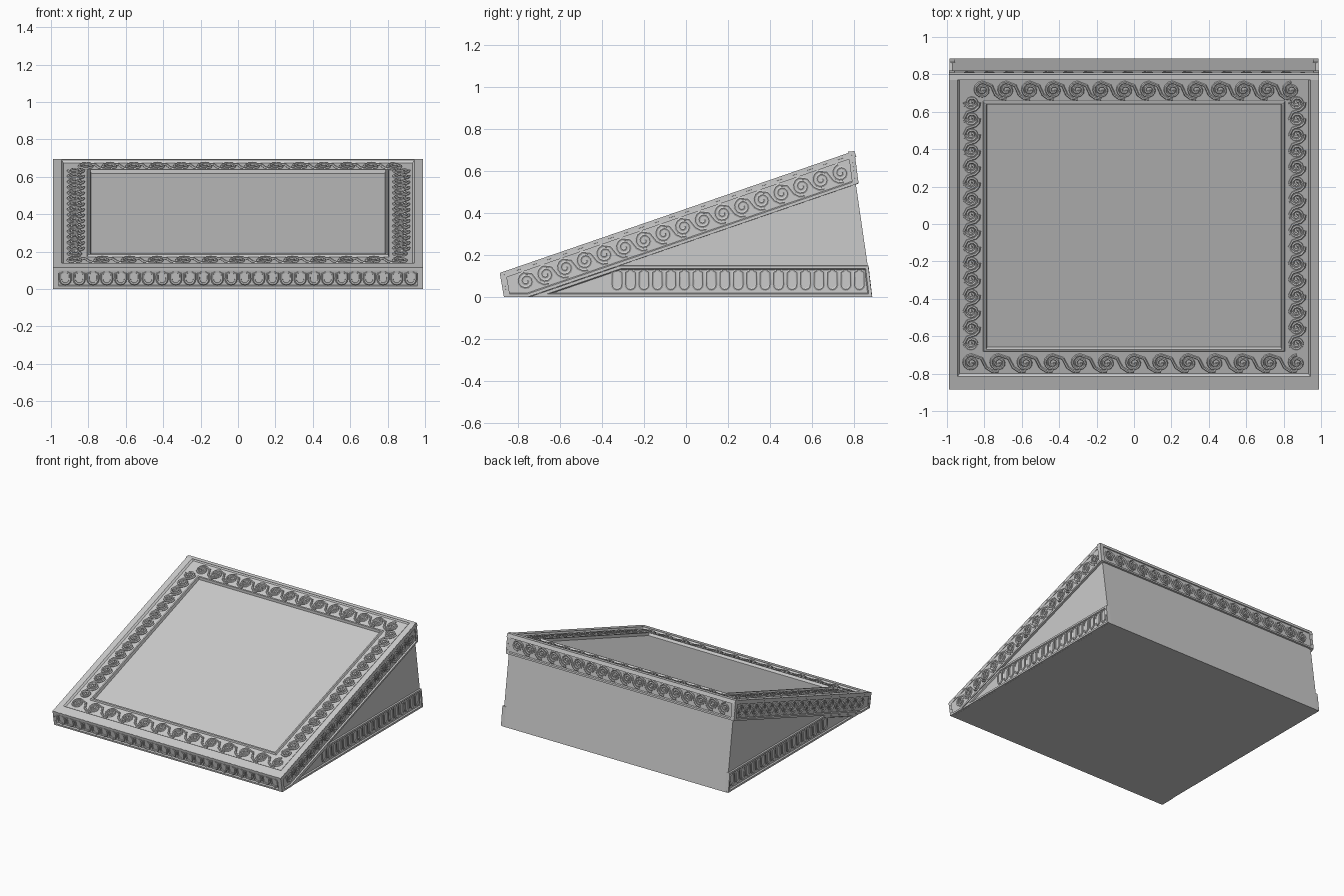
import bpy, bmesh, math
from mathutils import Vector

cube = bpy.data.objects.get("Cube")
if cube:
    bpy.data.objects.remove(cube)

stone = bpy.data.materials.new("grey_stone")
stone.use_nodes = True
GREY = (0.6, 0.6, 0.6, 1)
stone.diffuse_color = GREY
stone.node_tree.nodes["Principled BSDF"].inputs["Base Color"].default_value = GREY

# Side profile (y, z) of the wedge
W = 0.99
FRONT_TOP, FRONT_LOW = (-0.885, 0.115), (-0.865, 0.0)
BACK_TOP, BACK_MID, BACK_LOW = (0.80, 0.695), (0.82, 0.54), (0.885, 0.0)
SLAB_TOE = (-0.75, 0.0)
SKIRT = 0.03
FLOOR = 0.010


def at(x, p):
    return Vector((x, p[0], p[1]))


def finish(name, bm):
    mesh = bpy.data.meshes.new(name)
    bm.to_mesh(mesh)
    bm.free()
    obj = bpy.data.objects.new(name, mesh)
    bpy.context.collection.objects.link(obj)
    mesh.materials.append(stone)
    return obj


def panel(name, corners, outward, rings, shift=Vector()):
    """Plate with stepped rings (width, rise); shift moves the first step."""
    bm = bmesh.new()
    n = Vector(outward).normalized()
    face = bm.faces.new([bm.verts.new(c - n * SKIRT) for c in corners])
    face.normal_update()
    if face.normal.dot(n) < 0:
        face.normal_flip()
    for i, (width, rise) in enumerate([(0.001, SKIRT)] + rings):
        bmesh.ops.inset_individual(bm, faces=[face], thickness=width, depth=rise,
                                   use_even_offset=True)
        if i == 1:
            bmesh.ops.translate(bm, verts=list(face.verts), vec=shift)
    return finish(name, bm)


def relief(name, lines, origin, along, up, normal, radius):
    """Raised cord following flat lines laid out in a plane."""
    curve = bpy.data.curves.new(name, "CURVE")
    curve.dimensions = "3D"
    curve.bevel_depth = radius
    curve.bevel_resolution = 1
    curve.use_fill_caps = True
    for line in lines:
        spline = curve.splines.new("POLY")
        spline.points.add(len(line) - 1)
        for point, (a, b) in zip(spline.points, line):
            point.co = (*(origin + along * a + up * b - normal * FLOOR), 1)
    obj = bpy.data.objects.new(name, curve)
    bpy.context.collection.objects.link(obj)
    curve.materials.append(stone)
    bpy.ops.object.select_all(action="DESELECT")
    obj.select_set(True)
    bpy.context.view_layer.objects.active = obj
    bpy.ops.object.convert(target="MESH")
    bpy.ops.object.shade_smooth_by_angle()


def scroll(a0, pitch, r, steps, tail):
    """Running scroll: spiral outward, then sweep down to the next one."""
    turns = 1.75
    count = int(turns * steps)
    line = []
    for i in range(count + 1):
        t = i / count
        ang = math.pi / 2 + math.tau * turns * (1 - t)
        rad = r * (0.2 + 0.8 * t)
        line.append((a0 + rad * math.cos(ang), rad * math.sin(ang)))
    if tail:
        line += [(a0 + pitch * 0.38, r * 0.55), (a0 + pitch * 0.55, -r * 0.6),
                 (a0 + pitch * 0.75, -r * 1.05), (a0 + pitch, -r * 1.15)]
    return line


def scroll_row(name, start, end, up, normal, count, r, steps=12, radius=0.008):
    span = end - start
    pitch = span.length / (count - 1)
    lines = [scroll(i * pitch, pitch, r, steps, i < count - 1) for i in range(count)]
    relief(name, lines, start, span.normalized(), up.normalized(), normal.normalized(), radius)


def loop_row(name, start, end, up, normal, count, height):
    """Row of upright U-shaped loops."""
    span = end - start
    pitch = span.length / count
    w, lines = pitch * 0.36, []
    for i in range(count):
        c = (i + 0.5) * pitch
        arc = [(c + w * math.cos(a), w * math.sin(a) - height / 2 + w)
               for a in (math.pi + math.pi * k / 6 for k in range(7))]
        lines.append([(c - w * 0.4, height / 2), (c - w, height / 2 - w * 0.4)] + arc
                     + [(c + w, height / 2 - w * 0.4), (c + w * 0.4, height / 2)])
    relief(name, lines, start, span.normalized(), up.normalized(), normal.normalized(), 0.008)


# Plain wedge body, a touch inside the carved borders
bm = bmesh.new()
body = [(-0.85, 0), BACK_LOW, (0.805, 0.55), (0.785, 0.655), (-0.865, 0.085)]
face = bm.faces.new([bm.verts.new(at(-0.972, p)) for p in body])
out = bmesh.ops.extrude_face_region(bm, geom=[face])
bmesh.ops.translate(bm, vec=(2 * 0.972, 0, 0),
                    verts=[g for g in out["geom"] if isinstance(g, bmesh.types.BMVert)])
bmesh.ops.recalc_face_normals(bm, faces=bm.faces)
finish("wedge_body", bm)

# Sloping top with frame and sunken centre
X = Vector((1, 0, 0))
front_edge, back_edge = at(0, FRONT_TOP), at(0, BACK_TOP)
slope = (back_edge - front_edge).normalized()
top_n = X.cross(slope)
SHIFT = 0.028
panel("top_frame", [front_edge - X * W, front_edge + X * W, back_edge + X * W, back_edge - X * W],
      top_n, [(0.045, 0), (0.012, -0.012), (0.125, 0), (0.006, 0.012), (0.01, 0), (0.006, -0.02)],
      slope * SHIFT)

# Scrolls around the top frame
row_in = 0.12
low = front_edge + slope * (row_in + SHIFT)
high = back_edge - slope * (row_in - SHIFT)
sx = W - row_in
scroll_row("top_front_scrolls", low - X * sx, low + X * sx, slope, top_n, 13, 0.044)
scroll_row("top_back_scrolls", high - X * 0.81, high + X * 0.84, slope, top_n, 14, 0.044)
for side, s in (("left", 1), ("right", -1)):
    scroll_row(side + "_top_scrolls", low + X * s * sx + slope * 0.11,
               high + X * s * sx - slope * 0.07, -X, top_n, 16, 0.038)

# Carved side borders and base bands, mirrored
border = [(0.014, 0), (0.005, -FLOOR)]
for side, s in (("left", 1), ("right", -1)):
    out_n = X * s
    panel(side + "_slab_border",
          [at(s * W, p) for p in (FRONT_TOP, FRONT_LOW, SLAB_TOE, BACK_MID, BACK_TOP)],
          out_n, border)
    scroll_row(side + "_slab_scrolls", at(s * W, (-0.76, 0.078)), at(s * W, (0.735, 0.592)),
               top_n, out_n, 17, 0.041)
    edge = W - 0.004
    panel(side + "_base_band",
          [at(s * edge, p) for p in (SLAB_TOE, BACK_LOW, (0.867, 0.15), (-0.314, 0.15))],
          out_n, border)
    loop_row(side + "_base_loops", at(s * edge, (-0.36, 0.082)), at(s * edge, (0.855, 0.082)),
             Vector((0, 0, 1)), out_n, 19, 0.09)

# Front edge with upright loops
front_up = at(0, FRONT_TOP) - at(0, FRONT_LOW)
front_n = X.cross(front_up)
panel("front_border", [at(-W, FRONT_LOW), at(W, FRONT_LOW), at(W, FRONT_TOP), at(-W, FRONT_TOP)],
      front_n, border)
mid = (at(0, FRONT_LOW) + at(0, FRONT_TOP)) / 2
loop_row("front_loops", mid - X * 0.96, mid + X * 0.96, front_up, front_n, 26, 0.066)

# Back border with squared scrolls
back_up = at(0, BACK_TOP) - at(0, BACK_MID)
back_n = back_up.cross(X)
panel("back_border", [at(-W, BACK_MID), at(W, BACK_MID), at(W, BACK_TOP), at(-W, BACK_TOP)],
      back_n, border)
mid = (at(0, BACK_MID) + at(0, BACK_TOP)) / 2
scroll_row("back_scrolls", mid + X * 0.9, mid - X * 0.9, back_up, back_n, 18, 0.042, steps=8)
